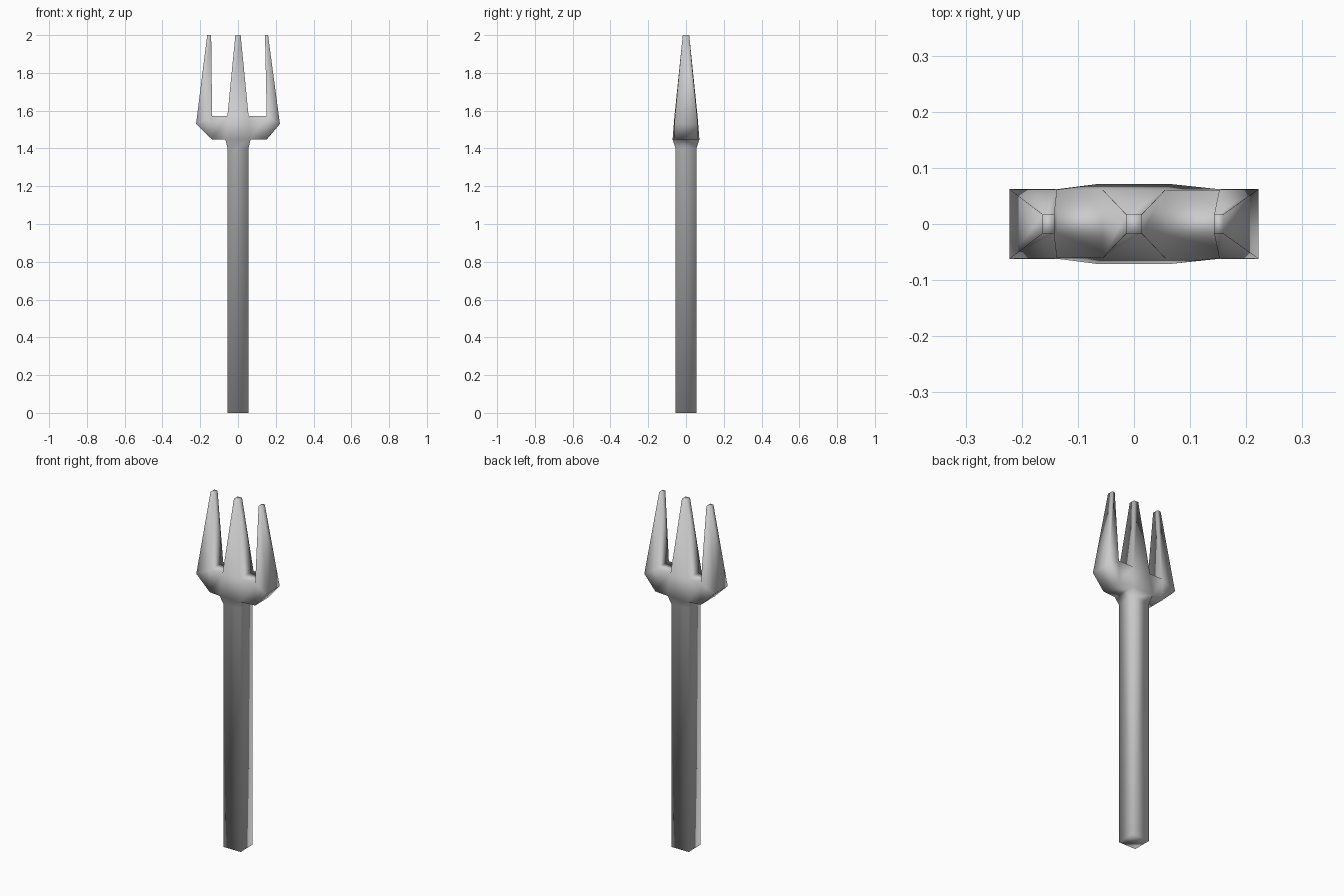
import bpy, bmesh

if "Cube" in bpy.data.objects:
    bpy.data.objects.remove(bpy.data.objects["Cube"])

# Front outline points: name -> (x, z, half depth)
points = {
    "foot_l": (-.055, 0, .055), "foot_r": (.055, 0, .055),
    "neck_l": (-.055, 1.40, .055), "neck_r": (.055, 1.40, .055),
    "collar_l": (-.067, 1.447, .071), "collar_r": (.067, 1.447, .071),
    "under_l": (-.137, 1.447, .062), "under_r": (.152, 1.447, .062),
    "outer_l": (-.222, 1.53, .062), "outer_r": (.222, 1.53, .062),
    "crotch_l": (-.137, 1.573, .061), "crotch_r": (.152, 1.573, .061),
    "mid_l": (-.056, 1.573, .061), "mid_r": (.056, 1.573, .061),
    "tip_l_out": (-.163, 2, .017), "tip_l_in": (-.142, 2, .017),
    "tip_m_l": (-.014, 2, .017), "tip_m_r": (.014, 2, .017),
    "tip_r_out": (.159, 2, .017), "tip_r_in": (.143, 2, .017),
}

bm = bmesh.new()
front = {k: bm.verts.new((x, -d, z)) for k, (x, z, d) in points.items()}
back = {k: bm.verts.new((x, d, z)) for k, (x, z, d) in points.items()}

# Panels of the handle, collar, head and middle tine
panels = [
    ("foot_l", "foot_r", "neck_r", "neck_l"),
    ("neck_l", "neck_r", "collar_r", "collar_l"),
    ("collar_l", "collar_r", "mid_r", "mid_l"),
    ("mid_l", "mid_r", "tip_m_r", "tip_m_l"),
]
# Head wing and outer tine, one per side
for s in "lr":
    wing = [
        ("under_" + s, "collar_" + s, "mid_" + s, "crotch_" + s),
        ("outer_" + s, "under_" + s, "crotch_" + s),
        ("outer_" + s, "crotch_" + s, f"tip_{s}_in", f"tip_{s}_out"),
    ]
    panels += wing if s == "l" else [p[::-1] for p in wing]

# Front and back skins
edges = set()
for p in panels:
    bm.faces.new([front[k] for k in p])
    bm.faces.new([back[k] for k in reversed(p)])
    edges.update(zip(p, p[1:] + p[:1]))

# Side walls along the outline
for a, b in edges:
    if (b, a) not in edges:
        bm.faces.new((front[b], front[a], back[a], back[b]))

bmesh.ops.recalc_face_normals(bm, faces=bm.faces[:])
for f in bm.faces:
    f.smooth = True
mesh = bpy.data.meshes.new("three_tined_fork")
bm.to_mesh(mesh)
bm.free()
fork = bpy.data.objects.new("three_tined_fork", mesh)
bpy.context.collection.objects.link(fork)
